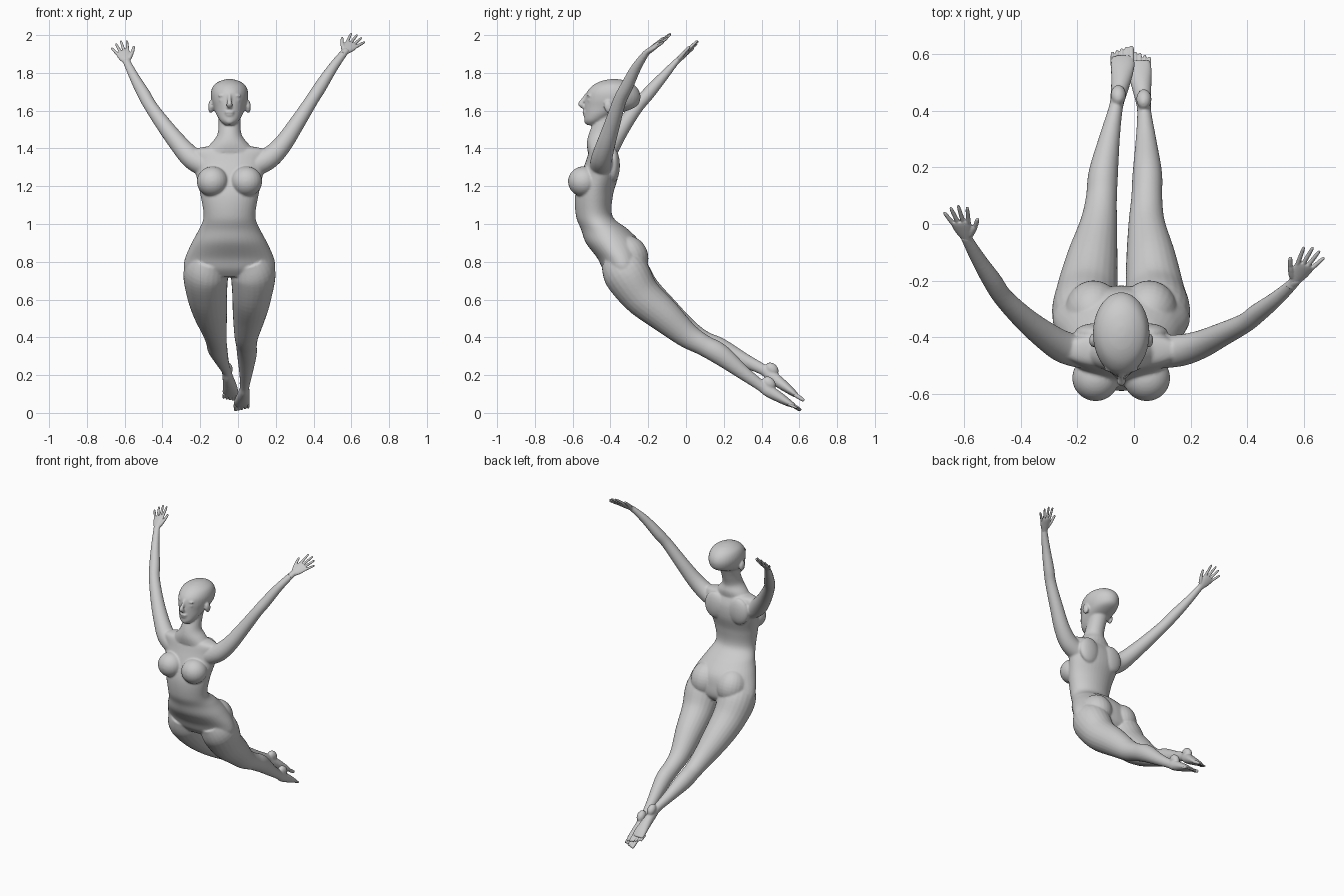
import bpy, bmesh, math
from mathutils import Vector, Matrix

CX = -0.045  # body centre line


def spline(stations, steps):
    """Catmull-Rom through stations of any width."""
    p = [stations[0]] + list(stations) + [stations[-1]]
    out = []
    for i in range(1, len(p) - 2):
        for s in range(steps):
            t = s / steps
            out.append([0.5 * (2 * b + (c - a) * t + (2 * a - 5 * b + 4 * c - d) * t * t
                               + (3 * b - a - 3 * c + d) * t ** 3)
                        for a, b, c, d in zip(*p[i - 1:i + 3])])
    out.append(list(stations[-1]))
    return out


def tube(bm, stations, side=(1, 0, 0), flat=False, n=24, steps=6):
    """Loft of ellipses (x, y, z, half width, half depth); flat keeps rings level."""
    pts = spline(stations, steps)
    rings = []
    for i, q in enumerate(pts):
        c = Vector(q[:3])
        t = Vector(pts[min(i + 1, len(pts) - 1)][:3]) - Vector(pts[max(i - 1, 0)][:3])
        t = Vector((0, 0, math.copysign(1, t.z))) if flat else t.normalized()
        u = Vector(side)
        u = (u - t * u.dot(t)).normalized()
        v = t.cross(u)
        rings.append([bm.verts.new(c + u * q[3] * math.cos(a) + v * q[4] * math.sin(a))
                      for a in (2 * math.pi * k / n for k in range(n))])
    for r, s in zip(rings, rings[1:]):
        for k in range(n):
            bm.faces.new((r[k], r[(k + 1) % n], s[(k + 1) % n], s[k]))
    bm.faces.new(rings[0][::-1])
    bm.faces.new(rings[-1])


def rod(bm, a, b, r0, r1, side=(1, 0, 0)):
    """Round-ended finger or toe."""
    a, b = Vector(a), Vector(b)
    prof = [(0, .4), (.06, .9), (.5, 1), (.9, .9), (1, .4)]
    tube(bm, [(*a.lerp(b, t), *[(r0 + (r1 - r0) * t) * k] * 2) for t, k in prof], side, n=12, steps=3)


def ball(bm, c, r, tilt=0):
    m = Matrix.Translation(c) @ Matrix.Rotation(tilt, 4, 'X') @ Matrix.Diagonal((*r, 1))
    bmesh.ops.create_uvsphere(bm, u_segments=24, v_segments=16, radius=1, matrix=m)


def finish(bm, name, voxel, smooth):
    """Fuse overlapping parts into one smooth skin."""
    bmesh.ops.recalc_face_normals(bm, faces=bm.faces)
    me = bpy.data.meshes.new(name)
    bm.to_mesh(me)
    bm.free()
    ob = bpy.data.objects.new(name, me)
    bpy.context.collection.objects.link(ob)
    m = ob.modifiers.new("fuse", 'REMESH')
    m.mode, m.voxel_size, m.use_smooth_shade = 'VOXEL', voxel, True
    s = ob.modifiers.new("soften", 'SMOOTH')
    s.factor, s.iterations = 0.5, smooth
    bpy.ops.object.select_all(action='DESELECT')
    ob.select_set(True)
    bpy.context.view_layer.objects.active = ob
    bpy.ops.object.convert(target='MESH')
    bpy.ops.object.shade_smooth()


body = bmesh.new()

# torso: z, y centre, half width, half depth
torso = [(1.415, -.44, .09, .05), (1.39, -.445, .2, .065), (1.33, -.445, .195, .086),
         (1.25, -.46, .175, .1), (1.15, -.487, .153, .1), (1.04, -.485, .137, .097),
         (.97, -.43, .163, .125), (.90, -.385, .2, .145), (.82, -.345, .235, .125),
         (.76, -.33, .24, .11), (.72, -.325, .2, .08)]
tube(body, [(CX, y, z, a, b) for z, y, a, b in torso], flat=True, n=40)

# paired soft forms of the trunk
for s in (-1, 1):
    ball(body, (CX + s * .09, -.543, 1.225), (.083, .082, .08))
    ball(body, (CX + s * .098, -.305, .825), (.1, .105, .115), .35)
    ball(body, (CX + s * .09, -.385, 1.31), (.075, .035, .09))

# neck and head
tube(body, [(CX, -.40, 1.60, .06, .06), (CX, -.43, 1.53, .058, .064), (CX, -.45, 1.47, .066, .067),
            (CX, -.45, 1.425, .10, .075), (CX, -.45, 1.38, .14, .07)], flat=True)
head = [(1.523, -.5, .022, .022), (1.545, -.485, .048, .053), (1.58, -.45, .07, .088),
        (1.62, -.402, .087, .136), (1.66, -.388, .098, .146), (1.70, -.385, .098, .139),
        (1.735, -.382, .083, .11), (1.757, -.38, .05, .068), (1.767, -.38, .015, .02)]
tube(body, [(CX, y, z, a, b) for z, y, a, b in head], flat=True, n=36)
tube(body, [(CX, -.525, 1.685, .01, .01), (CX, -.545, 1.655, .01, .012), (CX, -.556, 1.635, .016, .016),
            (CX, -.54, 1.618, .014, .01)], n=12)
ball(body, (CX, -.536, 1.592), (.027, .013, .008))
ball(body, (CX, -.533, 1.578), (.022, .013, .008))
ball(body, (CX, -.522, 1.543), (.022, .018, .015))
for s in (-1, 1):
    ball(body, (CX + s * .037, -.508, 1.655), (.02, .015, .01))
    ball(body, (CX + s * .036, -.512, 1.68), (.025, .012, .006))
    ball(body, (CX + s * .099, -.41, 1.62), (.014, .024, .034), .2)

# legs, ankles and feet
left_leg = [(-.15, -.37, .82, .09, .09), (-.17, -.32, .745, .118, .122), (-.165, -.235, .635, .108, .106),
            (-.147, -.12, .53, .09, .09), (-.125, 0, .435, .066, .068), (-.115, .09, .38, .055, .056),
            (-.108, .18, .34, .052, .056), (-.085, .31, .277, .036, .038), (-.064, .41, .228, .025, .029),
            (-.055, .455, .192, .028, .032), (-.045, .51, .15, .036, .028), (-.04, .56, .112, .043, .02),
            (-.04, .59, .088, .04, .011)]
right_leg = [(.06, -.37, .82, .09, .09), (.08, -.32, .745, .118, .122), (.074, -.24, .625, .105, .106),
             (.06, -.12, .52, .088, .09), (.045, 0, .415, .065, .068), (.045, .09, .36, .055, .056),
             (.047, .18, .31, .052, .056), (.042, .3, .215, .036, .038), (.036, .395, .145, .025, .029),
             (.033, .435, .117, .028, .032), (.026, .49, .085, .036, .028), (.02, .54, .055, .043, .02),
             (.018, .575, .036, .04, .011)]
tube(body, left_leg)
tube(body, right_leg)
ball(body, (-.055, .455, .232), (.027, .03, .04), .8)
ball(body, (.035, .44, .158), (.027, .03, .04), .8)

# arms
left_arm = [(-.18, -.45, 1.31, .06, .06), (-.245, -.435, 1.35, .058, .056), (-.31, -.395, 1.42, .05, .05),
            (-.385, -.335, 1.515, .042, .042), (-.46, -.26, 1.62, .035, .035), (-.5, -.2, 1.69, .034, .034),
            (-.545, -.13, 1.77, .027, .027), (-.585, -.06, 1.85, .021, .017), (-.595, -.04, 1.87, .02, .014)]
right_arm = [(.09, -.45, 1.31, .06, .06), (.165, -.445, 1.35, .058, .056), (.235, -.425, 1.42, .05, .05),
             (.31, -.39, 1.53, .042, .042), (.39, -.35, 1.655, .035, .035), (.435, -.315, 1.725, .034, .034),
             (.5, -.265, 1.825, .027, .027), (.56, -.21, 1.905, .021, .017), (.575, -.19, 1.92, .02, .014)]
tube(body, left_arm)
tube(body, right_arm)
finish(body, "body", .006, 5)


def hand(name, wrist, tip, thumb_side):
    bm = bmesh.new()
    w, d = Vector(wrist), Vector(tip) - Vector(wrist)
    L = d.length
    d.normalize()
    u = Vector(thumb_side)
    u = (u - d * u.dot(d)).normalized()

    def at(f, s):
        return w + d * L * f + u * s
    prof = [(-.12, .02, .016), (.05, .021, .015), (.25, .032, .014), (.45, .037, .012), (.54, .034, .009)]
    tube(bm, [(*at(f, 0), a, b) for f, a, b in prof], u)
    for k, end in enumerate((.93, 1, .96, .84)):
        s = .027 - .018 * k
        rod(bm, at(.45, s), at(end, s * 1.7), .009, .0065, u)
    rod(bm, at(.12, .015), at(.38, .05), .013, .01, u)
    rod(bm, at(.36, .048), at(.58, .068), .0095, .007, u)
    finish(bm, name, .003, 3)


hand("left_hand", (-.587, -.055, 1.855), (-.635, .065, 1.965), (1, .1, .35))
hand("right_hand", (.562, -.207, 1.908), (.645, -.085, 1.997), (-1, .3, .45))

# toes: big toe on the inner side
for name, x, y, z, inner in (("left_toes", -.04, .58, .095, 1), ("right_toes", .018, .563, .043, -1)):
    bm = bmesh.new()
    for k, (r, ln) in enumerate(((.012, 1), (.0085, .95), (.008, .85), (.0075, .72), (.0075, .58))):
        px = x + inner * (.03 - .0165 * k)
        rod(bm, (px, y - .008 - .004 * k, z + .004), (px, y + .046 * ln, z - .03 * ln), r, r * .85)
    finish(bm, name, .003, 2)
